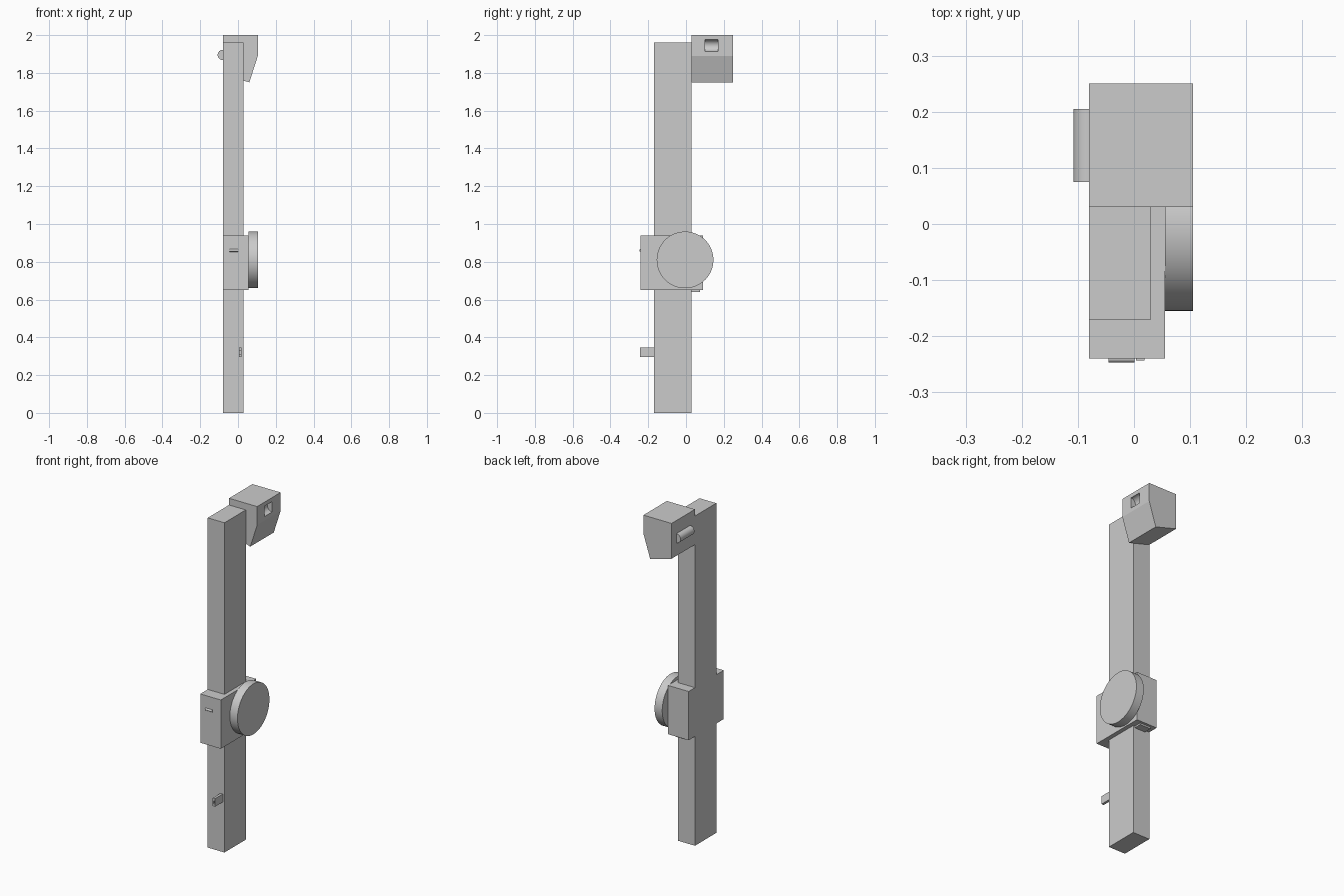
import bpy, bmesh, math
from mathutils import Vector, Matrix

if "Cube" in bpy.data.objects:
    bpy.data.objects.remove(bpy.data.objects["Cube"], do_unlink=True)

grey = bpy.data.materials.new("plain_grey")
grey.use_nodes = True
grey.diffuse_color = (0.6, 0.6, 0.6, 1)
grey.node_tree.nodes["Principled BSDF"].inputs["Base Color"].default_value = (0.6, 0.6, 0.6, 1)


def finish(name, bm, smooth=False):
    bmesh.ops.recalc_face_normals(bm, faces=bm.faces)
    mesh = bpy.data.meshes.new(name)
    bm.to_mesh(mesh)
    bm.free()
    mesh.materials.append(grey)
    obj = bpy.data.objects.new(name, mesh)
    bpy.context.collection.objects.link(obj)
    if smooth:
        bpy.ops.object.select_all(action='DESELECT')
        obj.select_set(True)
        bpy.context.view_layer.objects.active = obj
        bpy.ops.object.shade_smooth_by_angle(angle=math.radians(35))
    return obj


def prism(name, outline, offset):
    """Extrude a closed outline of 3D points along an offset."""
    bm = bmesh.new()
    face = bm.faces.new([bm.verts.new(p) for p in outline])
    ext = bmesh.ops.extrude_face_region(bm, geom=[face], use_keep_orig=True)
    verts = [v for v in ext["geom"] if isinstance(v, bmesh.types.BMVert)]
    bmesh.ops.translate(bm, verts=verts, vec=offset)
    return finish(name, bm)


def box(name, x, y, z):
    outline = [(x[0], y[0], z[0]), (x[1], y[0], z[0]), (x[1], y[1], z[0]), (x[0], y[1], z[0])]
    return prism(name, outline, (0, 0, z[1] - z[0]))


def cylinder(name, center, radius, length, axis, sides=64):
    rot = Vector((0, 0, 1)).rotation_difference(Vector(axis)).to_matrix().to_4x4()
    bm = bmesh.new()
    bmesh.ops.create_cone(bm, cap_ends=True, segments=sides, radius1=radius, radius2=radius,
                          depth=length, matrix=Matrix.Translation(center) @ rot)
    return finish(name, bm, smooth=True)


def cut(target, cutter):
    cutter.hide_render = True
    cutter.hide_set(True)
    mod = target.modifiers.new("recess", 'BOOLEAN')
    mod.operation = 'DIFFERENCE'
    mod.solver = 'EXACT'
    mod.object = cutter
    bpy.ops.object.select_all(action='DESELECT')
    target.select_set(True)
    bpy.context.view_layer.objects.active = target
    bpy.ops.object.modifier_apply(modifier=mod.name)
    bpy.data.objects.remove(cutter, do_unlink=True)


X, Y = (1, 0, 0), (0, 1, 0)

# Upright column
box("column", (-0.08, 0.03), (-0.17, 0.03), (0, 1.96))

# Slider collar wrapped around three sides of the column
collar = [(-0.08, -0.24), (0.055, -0.24), (0.055, 0.09), (-0.08, 0.09),
          (-0.08, 0.03), (0.03, 0.03), (0.03, -0.17), (-0.08, -0.17)]
prism("slider_collar", [(x, y, 0.65) for x, y in collar], (0, 0, 0.29))

# Round dial on the collar's side, with small fittings on the collar
cylinder("dial", (0.08, -0.005, 0.81), 0.15, 0.05, X, 96)
cylinder("collar_lever", (-0.022, -0.24, 0.86), 0.007, 0.046, X, 16)
box("collar_tab", (-0.05, 0.02), (0.03, 0.075), (0.64, 0.652))

# Head with sloping underside
head_side = [(-0.08, 2), (0.105, 2), (0.105, 1.89), (0.06, 1.75), (-0.08, 1.79)]
head = prism("head", [(x, 0.03, z) for x, z in head_side], (0, 0.22, 0))
cut(head, cylinder("head_scoop", (0.105, 0.135, 1.945), 0.031, 0.07, Y, 32))
cylinder("head_roller", (-0.081, 0.14, 1.895), 0.027, 0.13, Y, 32)

# Lower pin with a notched tip
pin = box("lower_pin", (0.004, 0.019), (-0.243, -0.165), (0.297, 0.345))
cut(pin, box("pin_notch", (0.008, 0.015), (-0.26, -0.23), (0.312, 0.33)))
